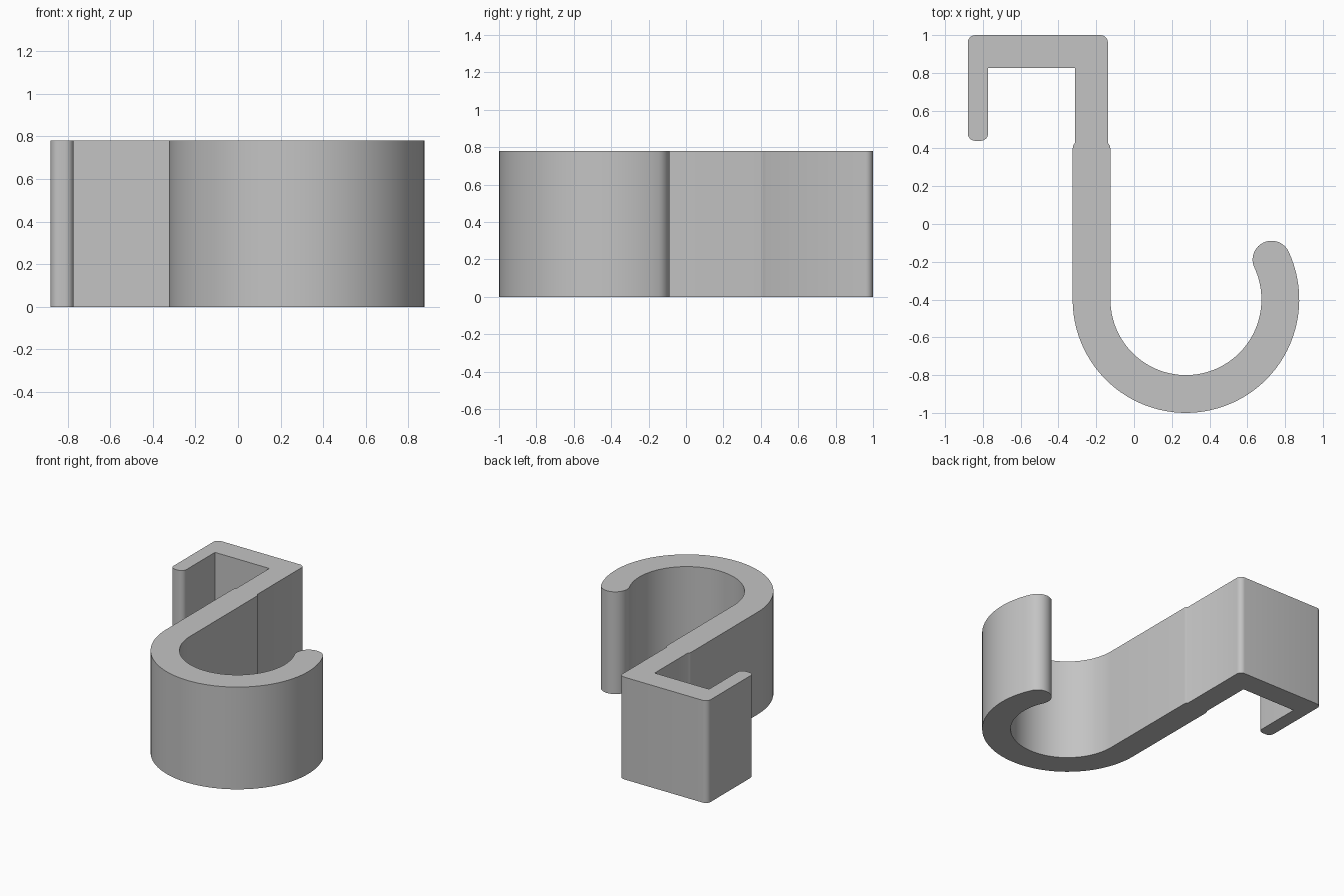
import bpy, bmesh
from math import sin, cos, radians

cube = bpy.data.objects.get("Cube")
if cube:
    bpy.data.objects.remove(cube, do_unlink=True)

HEIGHT = 0.78
HOOK = (0.275, -0.4)       # centre of the round hook
OUTER, INNER = 0.6, 0.4
TIP_ANGLE = 25


def arc(centre, radius, start, end, steps):
    """Points along an arc, angles in degrees."""
    angles = [radians(start + (end - start) * i / steps) for i in range(steps + 1)]
    return [(centre[0] + radius * cos(a), centre[1] + radius * sin(a)) for a in angles]


def make_material(name, value):
    mat = bpy.data.materials.new(name)
    mat.use_nodes = True
    colour = (value, value, value, 1)
    mat.diffuse_color = colour
    mat.node_tree.nodes["Principled BSDF"].inputs["Base Color"].default_value = colour
    return mat


def extrude_outline(name, points, height, mat):
    bm = bmesh.new()
    face = bm.faces.new([bm.verts.new((x, y, 0)) for x, y in points])
    result = bmesh.ops.extrude_face_region(bm, geom=[face], use_keep_orig=True)
    top = [v for v in result["geom"] if isinstance(v, bmesh.types.BMVert)]
    bmesh.ops.translate(bm, verts=top, vec=(0, 0, height))
    bmesh.ops.recalc_face_normals(bm, faces=bm.faces)
    mesh = bpy.data.meshes.new(name)
    bm.to_mesh(mesh)
    bm.free()
    mesh.materials.append(mat)
    obj = bpy.data.objects.new(name, mesh)
    bpy.context.collection.objects.link(obj)
    return obj


# Round hook: outer curve, rounded tip, inner curve back to the shaft
mid = (OUTER + INNER) / 2
tip = (HOOK[0] + mid * cos(radians(TIP_ANGLE)), HOOK[1] + mid * sin(radians(TIP_ANGLE)))
outline = arc(HOOK, OUTER, 180, 360 + TIP_ANGLE, 56)
outline += arc(tip, (OUTER - INNER) / 2, TIP_ANGLE, TIP_ANGLE + 180, 18)[1:-1]
outline += arc(HOOK, INNER, 360 + TIP_ANGLE, 180, 56)

# Shaft, narrowing with a small step where it meets the clip
outline += [(-0.125, 0.4), (-0.128, 0.415), (-0.138, 0.43)]

# Square clip: rounded outside corners and lip, sharp inside corners
R = 0.04
outline += arc((-0.138 - R, 1 - R), R, 0, 90, 6)
outline += arc((-0.88 + R, 1 - R), R, 90, 180, 6)
outline += arc((-0.88 + R, 0.44 + R), R, 180, 270, 6)
outline += arc((-0.772 - R, 0.44 + R), R, 270, 360, 6)
outline += [(-0.772, 0.825), (-0.313, 0.825)]
outline += [(-0.313, 0.43), (-0.322, 0.415), (-0.325, 0.4)]

hook = extrude_outline("clip_hook", outline, HEIGHT, make_material("light grey", 0.55))

bpy.ops.object.select_all(action="DESELECT")
hook.select_set(True)
bpy.context.view_layer.objects.active = hook
bpy.ops.object.shade_smooth_by_angle(angle=radians(40))
